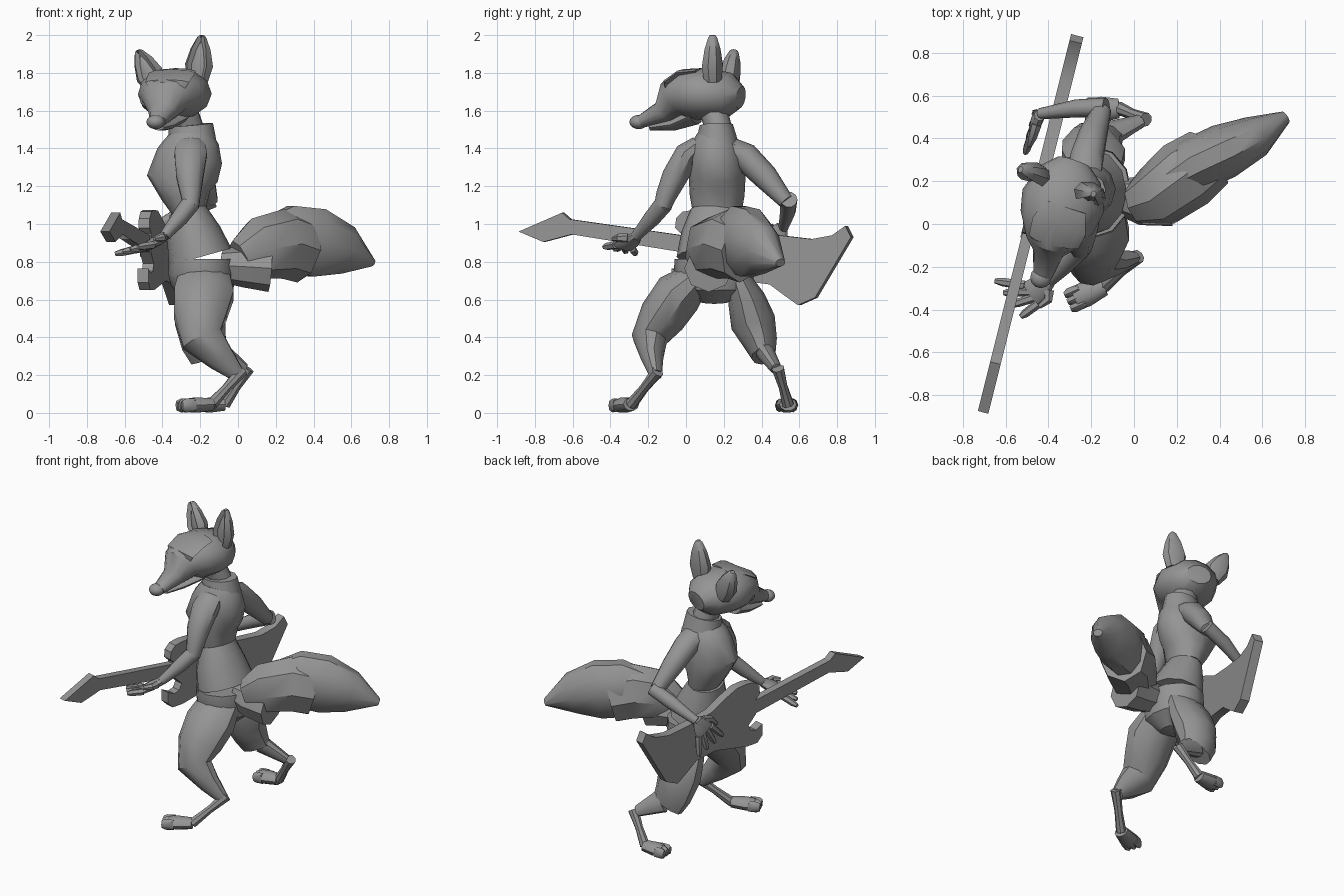
import bpy, bmesh, math
from mathutils import Vector

cube = bpy.data.objects.get("Cube")
if cube:
    bpy.data.objects.remove(cube, do_unlink=True)

GREY = (0.3, 0.3, 0.3, 1)
clay = bpy.data.materials.new("plain grey")
clay.use_nodes = True
clay.diffuse_color = GREY
clay.node_tree.nodes["Principled BSDF"].inputs["Base Color"].default_value = GREY

X, Z = Vector((1, 0, 0)), Vector((0, 0, 1))


def finish(name, bm, angle=40):
    """Turn a bmesh into a smooth object that keeps its hard edges."""
    bmesh.ops.recalc_face_normals(bm, faces=bm.faces[:])
    mesh = bpy.data.meshes.new(name)
    bm.to_mesh(mesh)
    bm.free()
    mesh.materials.append(clay)
    mesh.polygons.foreach_set("use_smooth", [True] * len(mesh.polygons))
    mesh.set_sharp_from_angle(angle=math.radians(angle))
    obj = bpy.data.objects.new(name, mesh)
    bpy.context.collection.objects.link(obj)
    return obj


def tube_mesh(rings, ref=X, sides=10):
    """Loft ellipses; each ring is x, y, z, side radius, other radius."""
    bm = bmesh.new()
    centres = [Vector(r[:3]) for r in rings]
    loops = []
    for i, ring in enumerate(rings):
        ahead = centres[min(i + 1, len(rings) - 1)]
        tangent = (ahead - centres[max(i - 1, 0)]).normalized()
        side = tangent.cross(ref).normalized()
        up = side.cross(tangent)
        loop = []
        for k in range(sides):
            a = math.tau * k / sides
            offset = side * ring[3] * math.cos(a) + up * ring[-1] * math.sin(a)
            loop.append(bm.verts.new(centres[i] + offset))
        loops.append(loop)
    for low, high in zip(loops, loops[1:]):
        for k in range(sides):
            n = (k + 1) % sides
            bm.faces.new((low[k], low[n], high[n], high[k]))
    bm.faces.new(loops[0])
    bm.faces.new(loops[-1])
    return bm


def tube(name, rings, ref=X, sides=10):
    return finish(name, tube_mesh(rings, ref, sides))


def ball(name, centre, size):
    bm = bmesh.new()
    bmesh.ops.create_uvsphere(bm, u_segments=12, v_segments=8, radius=1)
    bmesh.ops.scale(bm, vec=size, verts=bm.verts)
    bmesh.ops.translate(bm, vec=centre, verts=bm.verts)
    return finish(name, bm)


def plate(name, outline, thickness):
    """Extrude a y, z outline lying in the slanted plane of the guitar."""
    bm = bmesh.new()
    normal = Vector((-.968, .249, 0))
    verts = [bm.verts.new(Vector((.25 * y - .485, y, z)) - normal * thickness / 2)
             for y, z in outline]
    face = bm.faces.new(verts)
    new = bmesh.ops.extrude_face_region(bm, geom=[face])["geom"]
    moved = [g for g in new if isinstance(g, bmesh.types.BMVert)]
    bmesh.ops.translate(bm, vec=normal * thickness, verts=moved)
    return finish(name, bm, 30)


# Torso, collar and neck
tube("jacket", [(-.26, .165, 1.065, .13, .09), (-.275, .165, 1.15, .145, .13),
                (-.295, .165, 1.24, .15, .188), (-.256, .16, 1.36, .145, .176),
                (-.25, .155, 1.43, .125, .148), (-.25, .16, 1.47, .1, .12)], sides=12)
tube("collar", [(-.24, .165, 1.41, .118, .13), (-.25, .16, 1.525, .088, .118)], sides=12)
tube("neck", [(-.25, .18, 1.48, .07, .08), (-.3, .14, 1.62, .075, .08)])
tube("shorts_top", [(-.2, .15, .825, .2, .172), (-.235, .15, .95, .175, .145),
                    (-.265, .16, 1.07, .135, .1)], sides=12)
tube("pelvis", [(-.2, .15, .59, .08, .09), (-.19, .15, .66, .19, .165),
                (-.19, .15, .74, .215, .18), (-.19, .15, .815, .21, .175)], sides=12)

# Head, muzzle and face
tube("head", [(-.28, .29, 1.67, .08, .06), (-.3, .23, 1.68, .15, .12),
              (-.33, .11, 1.69, .198, .137), (-.36, .01, 1.685, .178, .137),
              (-.385, -.065, 1.66, .13, .11), (-.4, -.125, 1.59, .075, .062),
              (-.425, -.24, 1.542, .045, .034)], Z, 12)
tube("lower_jaw", [(-.36, .05, 1.57, .11, .045), (-.395, -.07, 1.525, .06, .032),
                   (-.42, -.19, 1.51, .03, .015)], Z, 8)
ball("nose", (-.435, -.25, 1.54), (.05, .05, .038))
tube("forelock", [(-.32, .08, 1.81, .1, .015), (-.35, -.01, 1.8, .13, .02),
                  (-.375, -.085, 1.75, .12, .022), (-.375, -.105, 1.68, .07, .012)], Z, 8)
ball("left_eye", (-.28, -.05, 1.66), (.045, .03, .045))
ball("right_eye", (-.475, .005, 1.66), (.045, .03, .045))


def ear(name, base, tip):
    base, tip = Vector(base), Vector(tip)
    profile = [(0, .058, .05), (.35, .078, .058), (.7, .055, .045), (.95, .025, .026),
               (1, .012, .016)]
    rings = [(*base.lerp(tip, t), a, b) for t, a, b in profile]
    facing = Vector((-.3, -.95, 0))
    bm = tube_mesh(rings, facing, 8)
    bmesh.ops.recalc_face_normals(bm, faces=bm.faces[:])
    front = [f for f in bm.faces if f.normal.dot(facing) > .55]
    bmesh.ops.inset_region(bm, faces=front, thickness=.012, depth=-.025)
    finish(name, bm)


ear("left_ear", (-.215, .14, 1.755), (-.19, .14, 2))
ear("right_ear", (-.435, .22, 1.72), (-.53, .255, 1.92))

# Legs
tube("right_thigh", [(-.18, .07, .73, .08, .14), (-.18, -.04, .63, .13, .165),
                     (-.2, -.125, .51, .125, .145), (-.19, -.195, .39, .095, .115),
                     (-.09, -.178, .29, .06, .078), (0, -.16, .2, .034, .04)])
tube("left_thigh", [(-.18, .27, .73, .06, .13), (-.19, .32, .6, .1, .155),
                    (-.2, .355, .48, .12, .14), (-.18, .395, .37, .09, .125),
                    (-.15, .41, .3, .065, .11)])
tube("left_calf", [(-.12, .42, .32, .05, .08), (.03, .48, .23, .03, .036)])


def foot(name, hock, heel, toe):
    """Thin lower leg running to a paw with three toes."""
    hock, heel, toe = Vector(hock), Vector(heel), Vector(toe)
    tube(name + "_shin", [(*hock, .034), (*hock.lerp(heel, .5), .025), (*heel, .032)], Z, 8)
    tube(name + "_paw", [(*heel, .045, .035), (*heel.lerp(toe, .5), .06, .042),
                         (*heel.lerp(toe, .8), .055, .036)], Z)
    across = (toe - heel).cross(Z).normalized()
    for i in (-1, 0, 1):
        start = heel.lerp(toe, .6) + across * i * .036
        end = toe + across * i * .036
        tube(f"{name}_toe_{i + 2}", [(*start, .022, .036), (*start.lerp(end, .7), .024, .036),
                                     (*end, .014, .026)], Z, 8)


foot("right_foot", (.02, -.15, .22), (-.14, -.29, .045), (-.31, -.365, .038))
foot("left_foot", (.055, .487, .235), (-.07, .54, .045), (-.23, .53, .038))

# Arms
tube("right_upper_arm", [(-.25, .07, 1.42, .05, .08), (-.25, .01, 1.37, .07, .09),
                         (-.255, -.06, 1.25, .068, .075), (-.25, -.105, 1.15, .055, .055),
                         (-.25, -.125, 1.09, .045, .045)])
tube("right_forearm", [(-.25, -.115, 1.11, .05, .05), (-.31, -.18, 1.03, .045, .045),
                       (-.39, -.265, .935, .028, .028)])
tube("left_upper_arm", [(-.23, .24, 1.41, .05, .08), (-.22, .31, 1.36, .075, .08),
                        (-.19, .42, 1.25, .068, .068), (-.15, .53, 1.12, .042, .045)])
tube("left_forearm", [(-.13, .545, 1.13, .045, .045), (-.27, .54, 1.07, .042, .045),
                      (-.44, .515, .98, .026, .028)], Z)


def hand(name, wrist, knuckle, across, bend):
    """Palm with four fanned fingers and a thumb."""
    wrist, knuckle, bend = Vector(wrist), Vector(knuckle), Vector(bend)
    across = Vector(across).normalized()
    ref = (knuckle - wrist).cross(across).normalized()
    tube(name + "_palm", [(*wrist, .032, .026), (*wrist.lerp(knuckle, .5), .06, .03),
                          (*knuckle, .068, .022)], ref, 8)
    for i in range(4):
        root = knuckle + across * (i - 1.5) * .036
        tip = root + bend + across * (i - 1.5) * .034
        tube(f"{name}_finger_{i + 1}", [(*root, .022), (*root.lerp(tip, .75), .02),
                                        (*tip, .012)], ref, 6)
    root = wrist.lerp(knuckle, .3) + across * .035
    tube(name + "_thumb", [(*root, .026), (*(root + across * .05 + bend * .3), .022),
                           (*(root + across * .075 + bend * .8), .012)], ref, 6)


hand("right_hand", (-.39, -.26, .935), (-.48, -.33, .88), (.5, -.7, .15), (-.11, -.02, -.02))
hand("left_hand", (-.44, .51, .99), (-.465, .465, .9), (-.2, -.8, .35), (-.02, -.04, -.11))

# Tail in three overlapping tufts
tube("tail_base", [(-.08, .13, .78, .08, .09), (.03, .11, .775, .115, .11),
                   (.17, .12, .765, .13, .125)], Z, 8)
tube("tail_middle", [(.01, .09, .82, .1, .1), (.11, .13, .87, .15, .165),
                     (.24, .23, .895, .17, .185), (.35, .31, .86, .15, .175)], Z, 8)
tube("tail_tip", [(.14, .19, .92, .09, .11), (.27, .27, .92, .13, .185),
                  (.42, .34, .9, .13, .19), (.57, .41, .86, .1, .135),
                  (.71, .5, .795, .03, .022)], Z)

# Guitar
plate("guitar_body", [(-.02, .95), (-.05, .98), (-.045, 1.03), (-.01, 1.065), (.05, 1.075),
                      (.13, 1.07), (.22, 1.03), (.33, .97), (.5, .94), (.67, .92),
                      (.78, .94), (.85, .99), (.88, .93), (.69, .61), (.6, .57),
                      (.53, .62), (.45, .68), (.3, .7), (.15, .67), (.05, .65),
                      (-.03, .65), (-.07, .69), (-.07, .765), (-.02, .74), (.02, .75),
                      (.04, .79), (-.02, .85)], .06)
plate("guitar_neck", [(.05, .93), (-.61, 1.025), (-.65, 1.06), (-.88, .96),
                      (-.75, .905), (-.6, .945), (.05, .84)], .05)
